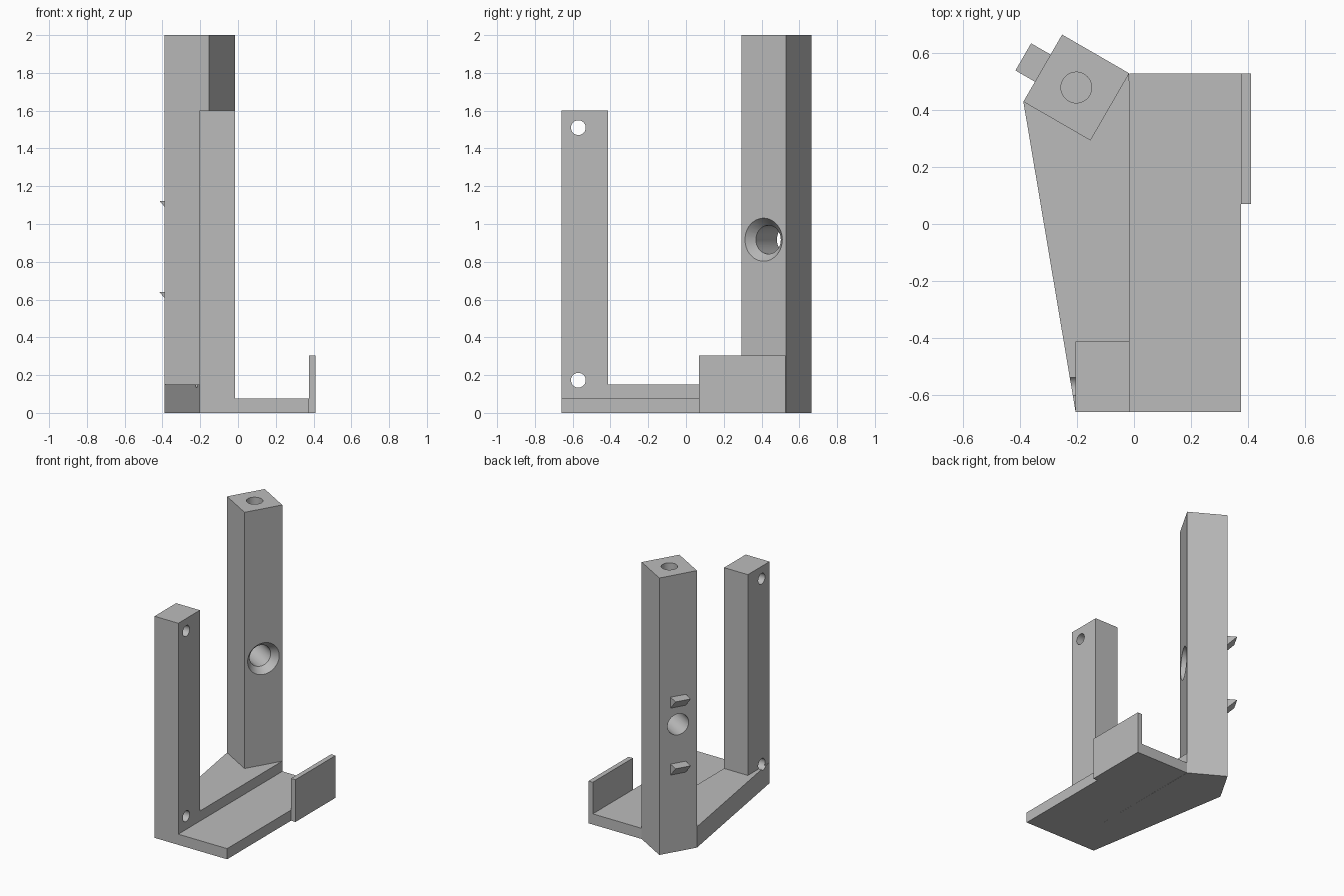
import bpy, bmesh, math
from mathutils import Vector, Matrix

cube = bpy.data.objects.get("Cube")
if cube:
    bpy.data.objects.remove(cube, do_unlink=True)

grey = bpy.data.materials.new("plain grey")
grey.use_nodes = True
colour = (0.5, 0.5, 0.5, 1)
grey.diffuse_color = colour
grey.node_tree.nodes["Principled BSDF"].inputs["Base Color"].default_value = colour


def add_object(name, bm):
    bmesh.ops.recalc_face_normals(bm, faces=bm.faces)
    mesh = bpy.data.meshes.new(name)
    bm.to_mesh(mesh)
    bm.free()
    mesh.materials.append(grey)
    obj = bpy.data.objects.new(name, mesh)
    bpy.context.collection.objects.link(obj)
    return obj


def prism(name, outline, offset):
    """Extrude a closed 3D outline along an offset."""
    bm = bmesh.new()
    face = bm.faces.new([bm.verts.new(p) for p in outline])
    moved = bmesh.ops.extrude_face_region(bm, geom=[face])["geom"]
    verts = [g for g in moved if isinstance(g, bmesh.types.BMVert)]
    bmesh.ops.translate(bm, verts=verts, vec=offset)
    # the starting face must remain as a cap
    if not face.is_valid:
        bmesh.ops.holes_fill(bm, edges=bm.edges)
    return add_object(name, bm)


def slab(name, outline, z0, z1):
    return prism(name, [(x, y, z0) for x, y in outline], (0, 0, z1 - z0))


def box(name, x0, x1, y0, y1, z0, z1):
    return slab(name, [(x0, y0), (x1, y0), (x1, y1), (x0, y1)], z0, z1)


def cutter(name, start, end, r0, r1):
    """Round cutting tool between two points."""
    start, end = Vector(start), Vector(end)
    axis = end - start
    turn = axis.to_track_quat('Z', 'Y').to_matrix().to_4x4()
    bm = bmesh.new()
    bmesh.ops.create_cone(bm, cap_ends=True, segments=48, radius1=r0, radius2=r1,
                          depth=axis.length,
                          matrix=Matrix.Translation((start + end) / 2) @ turn)
    obj = add_object(name, bm)
    obj.hide_render = True
    return obj


def drill(target, tools):
    for tool in tools:
        mod = target.modifiers.new("hole", 'BOOLEAN')
        mod.operation, mod.solver, mod.object = 'DIFFERENCE', 'EXACT', tool
    bpy.context.view_layer.objects.active = target
    for mod in list(target.modifiers):
        bpy.ops.object.modifier_apply(modifier=mod.name)


def smooth(obj):
    bpy.ops.object.select_all(action='DESELECT')
    obj.select_set(True)
    bpy.context.view_layer.objects.active = obj
    bpy.ops.object.shade_smooth_by_angle(angle=math.radians(25))


# Turned column frame: outward is the countersunk side, along is sideways
centre = Vector((-0.2025, 0.479, 0))
outward = Vector((math.cos(math.radians(30)), -0.5, 0))
along = Vector((0.5, math.cos(math.radians(30)), 0))
half = 0.136


def at(u, v, z):
    return centre + outward * u + along * v + Vector((0, 0, z))


corners = [at(u * half, v * half, 0) for u, v in ((1, 1), (-1, 1), (-1, -1), (1, -1))]
column = prism("column", corners, (0, 0, 2))

# Floor parts and side lip
rear, left, near = [(c.x, c.y) for c in (corners[0], corners[2], corners[3])]
base = slab("thick_base", [(-0.205, -0.66), (-0.205, -0.413), (-0.015, -0.413),
                           rear, near, left], 0, 0.15)
box("tray", -0.015, 0.375, -0.66, 0.528, 0, 0.077)
box("side_lip", 0.375, 0.41, 0.07, 0.528, 0, 0.305)
post = box("front_post", -0.205, -0.015, -0.66, -0.413, 0, 1.6)

# Cross holes in the front post, the lower one grazing the base
pins = [cutter("pin_hole_cutter", (-0.5, -0.57, z), (0.2, -0.57, z), 0.039, 0.039)
        for z in (0.173, 1.51)]
drill(post, pins)
drill(base, pins[:1])

# Column: blind top socket, cross bore and countersink
z = 0.917
tools = [cutter("socket_cutter", at(0, 0, 1.6), at(0, 0, 2.1), 0.054, 0.054),
         cutter("bore_cutter", at(-0.3, 0, z), at(0.3, 0, z), 0.076, 0.076),
         cutter("countersink_cutter", at(half - 0.05, 0, z), at(half + 0.05, 0, z),
                0.076, 0.152)]
drill(column, tools)

for part in (column, post, base):
    smooth(part)
for tool in pins + tools:
    bpy.data.objects.remove(tool, do_unlink=True)

# Wedge pegs on the back of the column
for name, top in (("upper_peg", 1.123), ("lower_peg", 0.64)):
    wedge = [at(-half, -0.055, top), at(-half - 0.079, -0.055, top),
             at(-half, -0.055, top - 0.079)]
    prism(name, wedge, along * 0.11)
